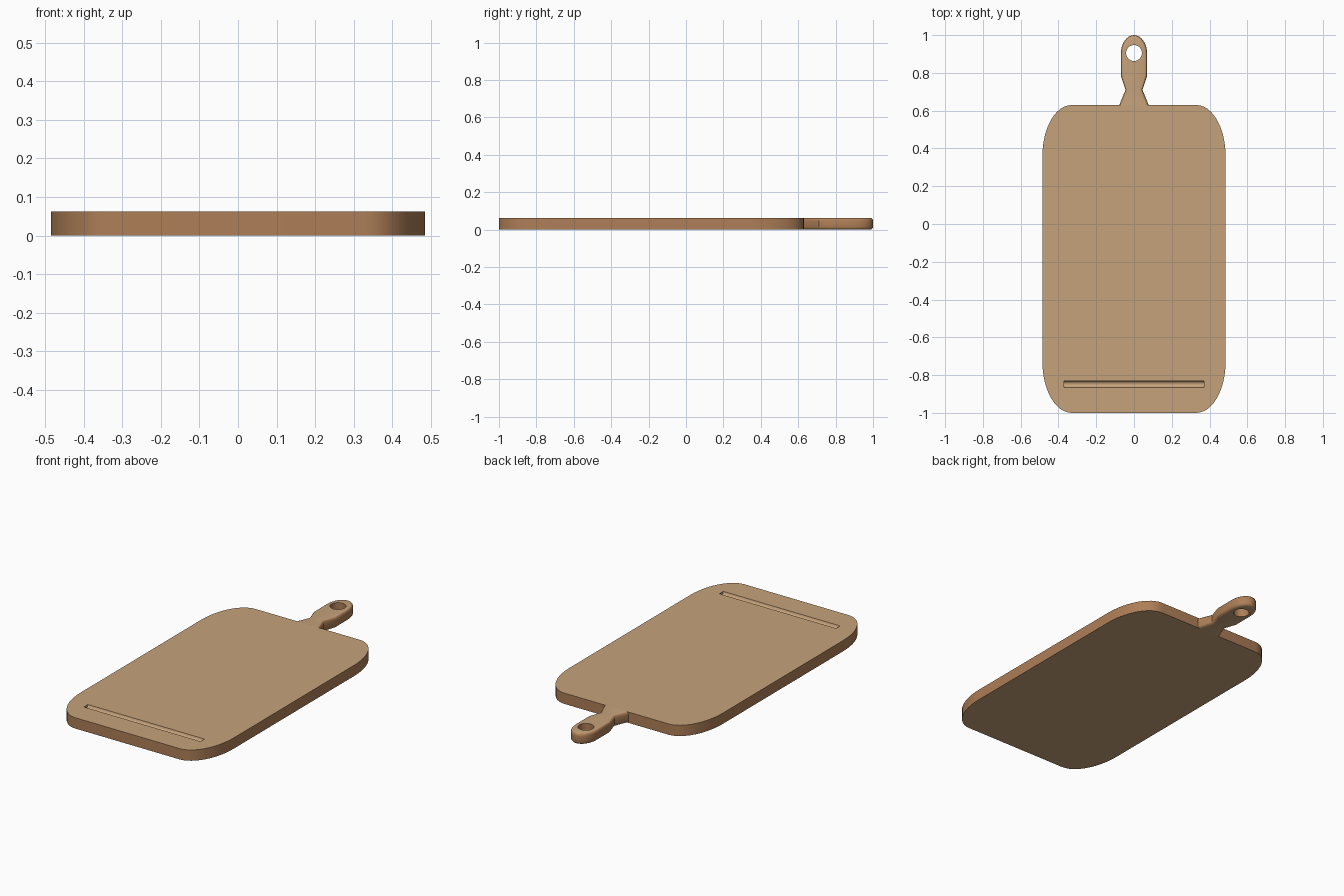
import bpy, bmesh, math

if "Cube" in bpy.data.objects:
    bpy.data.objects.remove(bpy.data.objects["Cube"])

H = 0.062


def material(name, rgb):
    m = bpy.data.materials.new(name)
    m.diffuse_color = (*rgb, 1)
    m.use_nodes = True
    m.node_tree.nodes["Principled BSDF"].inputs["Base Color"].default_value = m.diffuse_color
    return m


face_wood = material("light wood face", (0.56, 0.36, 0.195))
edge_wood = material("brown wood edge", (0.42, 0.21, 0.095))


def prism(name, outline, z0, z1):
    bm = bmesh.new()
    f = bm.faces.new([bm.verts.new((x, y, z0)) for x, y in outline])
    top = bmesh.ops.extrude_face_region(bm, geom=[f])["geom"]
    for v in top:
        if isinstance(v, bmesh.types.BMVert):
            v.co.z = z1
    bmesh.ops.recalc_face_normals(bm, faces=bm.faces)
    me = bpy.data.meshes.new(name)
    bm.to_mesh(me)
    bm.free()
    ob = bpy.data.objects.new(name, me)
    bpy.context.collection.objects.link(ob)
    return ob


def arc(cx, cy, rx, ry, a0, a1, n):
    angles = [math.radians(a0 + (a1 - a0) * i / n) for i in range(n + 1)]
    return [(cx + rx * math.cos(a), cy + ry * math.sin(a)) for a in angles]


def apply_modifiers(ob):
    bpy.context.view_layer.update()
    dg = bpy.context.evaluated_depsgraph_get()
    ob.data = bpy.data.meshes.new_from_object(ob.evaluated_get(dg))
    ob.modifiers.clear()


def cut(ob, cutter):
    b = ob.modifiers.new("cut", "BOOLEAN")
    b.operation, b.solver, b.object = "DIFFERENCE", "EXACT", cutter
    apply_modifiers(ob)
    bpy.data.objects.remove(cutter)


def finish(ob):
    # broad faces and groove light, edges brown
    ob.data.materials.clear()
    ob.data.materials.append(face_wood)
    ob.data.materials.append(edge_wood)
    for p in ob.data.polygons:
        groove = 0.01 < p.center.z < H - 0.001 and abs(p.center.y + 0.848) < 0.03 and abs(p.center.x) < 0.4
        p.material_index = 0 if abs(p.normal.z) > 0.9 or groove else 1
    bpy.ops.object.select_all(action="DESELECT")
    ob.select_set(True)
    bpy.context.view_layer.objects.active = ob
    bpy.ops.object.shade_smooth_by_angle(angle=math.radians(35))


# Board with elliptical corners
rx, ry = 0.155, 0.27
X, Y0, Y1 = 0.485, -1.0, 0.63
outline = []
for sx, cy, a in ((1, Y1 - ry, 0), (-1, Y1 - ry, 90), (-1, Y0 + ry, 180), (1, Y0 + ry, 270)):
    outline += arc(sx * (X - rx), cy, rx, ry, a, a + 90, 12)
board = prism("board", outline, 0, H)

# Rounded groove near the front edge
bpy.ops.mesh.primitive_cylinder_add(vertices=16, radius=0.018, depth=0.74,
                                    location=(0, -0.848, H), rotation=(0, math.pi / 2, 0))
cut(board, bpy.context.object)
finish(board)

# Handle with pinched neck, softened edges and rounded end
side = [(0.078, 0.628), (0.045, 0.71), (0.07, 0.785)]
handle_outline = side + arc(0, 0.90, 0.07, 0.10, 0, 180, 16) + [(-x, y) for x, y in reversed(side)]
handle = prism("handle", handle_outline, 0, H)
bm = bmesh.new()
bm.from_mesh(handle.data)
rim = [e for e in bm.edges
       if abs(e.verts[0].co.z - e.verts[1].co.z) < 1e-5 and max(v.co.y for v in e.verts) > 0.65]
bmesh.ops.bevel(bm, geom=rim, offset=0.014, segments=3, profile=0.5, affect="EDGES")
bm.to_mesh(handle.data)
bm.free()

# Hanging hole
bpy.ops.mesh.primitive_cylinder_add(vertices=32, radius=0.042, depth=0.3, location=(0, 0.905, H / 2))
cut(handle, bpy.context.object)
finish(handle)
